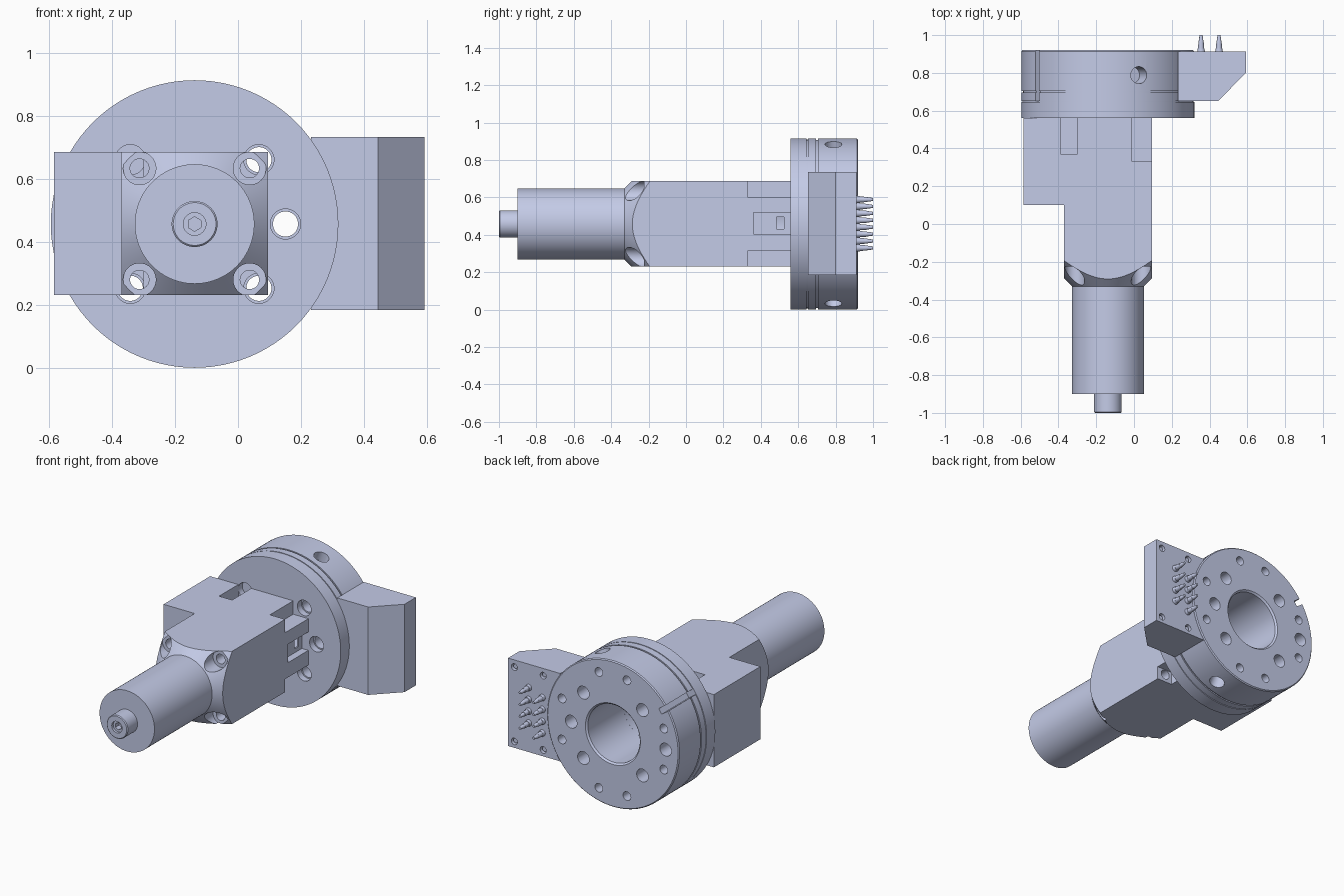
import bpy, bmesh, math
from mathutils import Vector, Matrix

old = bpy.data.objects.get("Cube")
if old:
    bpy.data.objects.remove(old, do_unlink=True)

AX, AZ = -0.138, 0.458          # main axis, running along y
parts = []

metal = bpy.data.materials.new("pale_blue_grey")
metal.use_nodes = True
colour = (0.59, 0.638, 0.855, 1)
metal.diffuse_color = colour
metal.node_tree.nodes["Principled BSDF"].inputs["Base Color"].default_value = colour


def finish(name, bm, part=True):
    bmesh.ops.recalc_face_normals(bm, faces=bm.faces)
    mesh = bpy.data.meshes.new(name)
    bm.to_mesh(mesh)
    bm.free()
    mesh.materials.append(metal)
    ob = bpy.data.objects.new(name, mesh)
    bpy.context.collection.objects.link(ob)
    if part:
        parts.append(ob)
    else:
        ob.hide_render = True
    return ob


def rod(name, a, b, r, r2=None, n=40, part=False):
    """Cylinder or cone between two points."""
    a, b = Vector(a), Vector(b)
    d = b - a
    bm = bmesh.new()
    m = Matrix.Translation((a + b) / 2) @ d.to_track_quat('Z', 'Y').to_matrix().to_4x4()
    bmesh.ops.create_cone(bm, cap_ends=True, segments=n, radius1=r,
                          radius2=r if r2 is None else r2, depth=d.length, matrix=m)
    return finish(name, bm, part)


def box(name, lo, hi, part=False):
    bm = bmesh.new()
    bmesh.ops.create_cube(bm, size=1)
    for v in bm.verts:
        v.co = [l + (c + 0.5) * (h - l) for c, l, h in zip(v.co, lo, hi)]
    return finish(name, bm, part)


def extrude(name, outline, z0, z1):
    """Plan outline raised from z0 to z1."""
    bm = bmesh.new()
    face = bm.faces.new([bm.verts.new((x, y, z0)) for x, y in outline])
    new = bmesh.ops.extrude_face_region(bm, geom=[face])["geom"]
    bmesh.ops.translate(bm, vec=(0, 0, z1 - z0),
                        verts=[g for g in new if isinstance(g, bmesh.types.BMVert)])
    return finish(name, bm)


def lathe(name, profile, part=True, n=96):
    """Closed (radius, y) profile turned about the main axis."""
    bm = bmesh.new()
    vs = [bm.verts.new((AX + r, y, AZ)) for r, y in profile]
    es = [bm.edges.new((vs[i - 1], vs[i])) for i in range(len(vs))]
    bmesh.ops.spin(bm, geom=vs + es, cent=(AX, 0, AZ), axis=(0, 1, 0),
                   angle=math.tau, steps=n, use_duplicate=False)
    bmesh.ops.remove_doubles(bm, verts=bm.verts, dist=1e-5)
    bmesh.ops.dissolve_degenerate(bm, edges=bm.edges, dist=1e-5)
    return finish(name, bm, part)


def carve(ob, cutters, op='DIFFERENCE'):
    for c in cutters:
        mod = ob.modifiers.new("cut", 'BOOLEAN')
        mod.operation, mod.solver, mod.object = op, 'EXACT', c
    bpy.context.view_layer.update()
    mesh = bpy.data.meshes.new_from_object(
        ob.evaluated_get(bpy.context.evaluated_depsgraph_get()))
    ob.modifiers.clear()
    ob.data = mesh
    for c in cutters:
        bpy.data.objects.remove(c, do_unlink=True)


def polar(r, deg, y):
    t = math.radians(deg)
    return (AX + r * math.cos(t), y, AZ + r * math.sin(t))


# Gearbox body: L-shaped block with a conical nose
body = extrude("gearbox_body", [(-0.37, -0.4), (0.095, -0.4), (0.095, 0.56), (-0.585, 0.56),
                                (-0.585, 0.1), (-0.37, 0.1)], 0.232, 0.687)
carve(body, [lathe("nose_cone", [(0, -0.33), (0.19, -0.33), (0.69, 0.17), (0.69, 0.7), (0, 0.7)],
                   False)], 'INTERSECT')
cuts = [rod("bore", (AX, 0.36, AZ), (AX, 0.6, AZ), 0.18, n=64),
        box("window", (0.05, 0.36, 0.405), (0.2, 0.6, 0.52)),
        box("window_slot", (-0.05, 0.485, 0.43), (0.2, 0.525, 0.495))]
for sx in (-1, 1):
    for sz in (-1, 1):
        x, z = AX + sx * 0.175, AZ + sz * 0.177
        cuts.append(rod("counterbore", (x, -0.5, z), (x, -0.225, z), 0.052))
        cuts.append(rod("bolt_hole", (x, -0.3, z), (x, 0.45, z), 0.03))
        x0, x1, y0 = (-0.01, 0.2, 0.33) if sx > 0 else (-0.39, -0.3, 0.37)
        z0, z1 = sorted((AZ + sz * 0.145, AZ + sz * 0.3))
        cuts.append(box("corner_relief", (x0, y0, z0), (x1, 0.6, z1)))
carve(body, cuts)

# Motor and its shaft
lathe("motor_cylinder", [(0, -0.9), (0.19, -0.9), (0.19, -0.32), (0, -0.32)])
shaft = lathe("motor_shaft", [(0, -1), (0.068, -1), (0.073, -0.995), (0.073, -0.89), (0, -0.89)], n=48)
carve(shaft, [rod("shaft_recess", (AX, -1.1, AZ), (AX, -0.985, AZ), 0.036),
              rod("hex_socket", (AX, -1.1, AZ), (AX, -0.95, AZ), 0.023, n=6)])

# Tool flange disc with grooves and bore
disc = lathe("flange_disc", [
    (0.18, 0.56), (0.457, 0.56), (0.457, 0.645), (0.452, 0.645), (0.452, 0.651), (0.457, 0.651),
    (0.457, 0.695), (0.45, 0.695), (0.45, 0.705), (0.457, 0.705), (0.457, 0.914), (0.451, 0.92),
    (0.19, 0.92), (0.18, 0.91)])
cuts = []
for a in (0, 45, 135, 225, 315):
    cuts.append(rod("through_hole", polar(0.289, a, 0.5), polar(0.289, a, 1), 0.04))
    cuts.append(rod("front_step", polar(0.289, a, 0.5), polar(0.289, a, 0.6), 0.048))
cuts.append(rod("large_hole", polar(0.365, 180, 0.78), polar(0.365, 180, 1), 0.04))
for a in (20, 75, 105, 160):
    for s in (-1, 1):
        cuts.append(rod("small_hole", polar(0.375, s * a, 0.8), polar(0.375, s * a, 1), 0.027, n=24))
for s in (-1, 1):
    cuts.append(rod("side_hole", polar(0.35, s * 69, 0.788), polar(0.55, s * 69, 0.788), 0.045))
slot = box("rim_slot", (0.4, 0.651, -0.018), (0.6, 1, 0.018))
slot.data.transform(Matrix.Translation((AX, 0, AZ)) @ Matrix.Rotation(math.radians(-145), 4, 'Y'))
cuts.append(slot)
carve(disc, cuts)

# Electrical connector block, trimmed clear of the disc
block = extrude("connector_block", [(0.232, 0.651), (0.445, 0.651), (0.593, 0.8), (0.593, 0.912),
                                    (0.232, 0.912)], 0.185, 0.735)
cuts = [rod("disc_clearance", (AX, 0.6, AZ), (AX, 1, AZ), 0.456, n=96)]
for x in (0.35, 0.55):
    for z in (0.225, 0.69):
        cuts.append(rod("screw_hole", (x, 0.88, z), (x, 1, z), 0.021, n=20))
carve(block, cuts)
for x in (0.35, 0.55):
    for z in (0.225, 0.69):
        rod("connector_screw", (x, 0.87, z), (x, 0.9, z), 0.014, n=16, part=True)

# Two staggered columns of contact pins
for x, z0 in ((0.355, 0.33), (0.45, 0.367)):
    for i in range(4):
        z = z0 + i * 0.074
        rod("pin_collar", (x, 0.9, z), (x, 0.93, z), 0.022, 0.018, 16, True)
        rod("pin_sleeve", (x, 0.93, z), (x, 0.965, z), 0.016, 0.014, 16, True)
        rod("pin_tip", (x, 0.965, z), (x, 1.0, z), 0.013, 0.008, 16, True)

# Smooth round surfaces, keep edges sharp
bpy.ops.object.select_all(action='DESELECT')
for ob in parts:
    ob.select_set(True)
bpy.context.view_layer.objects.active = body
bpy.ops.object.shade_smooth_by_angle(angle=math.radians(25))
